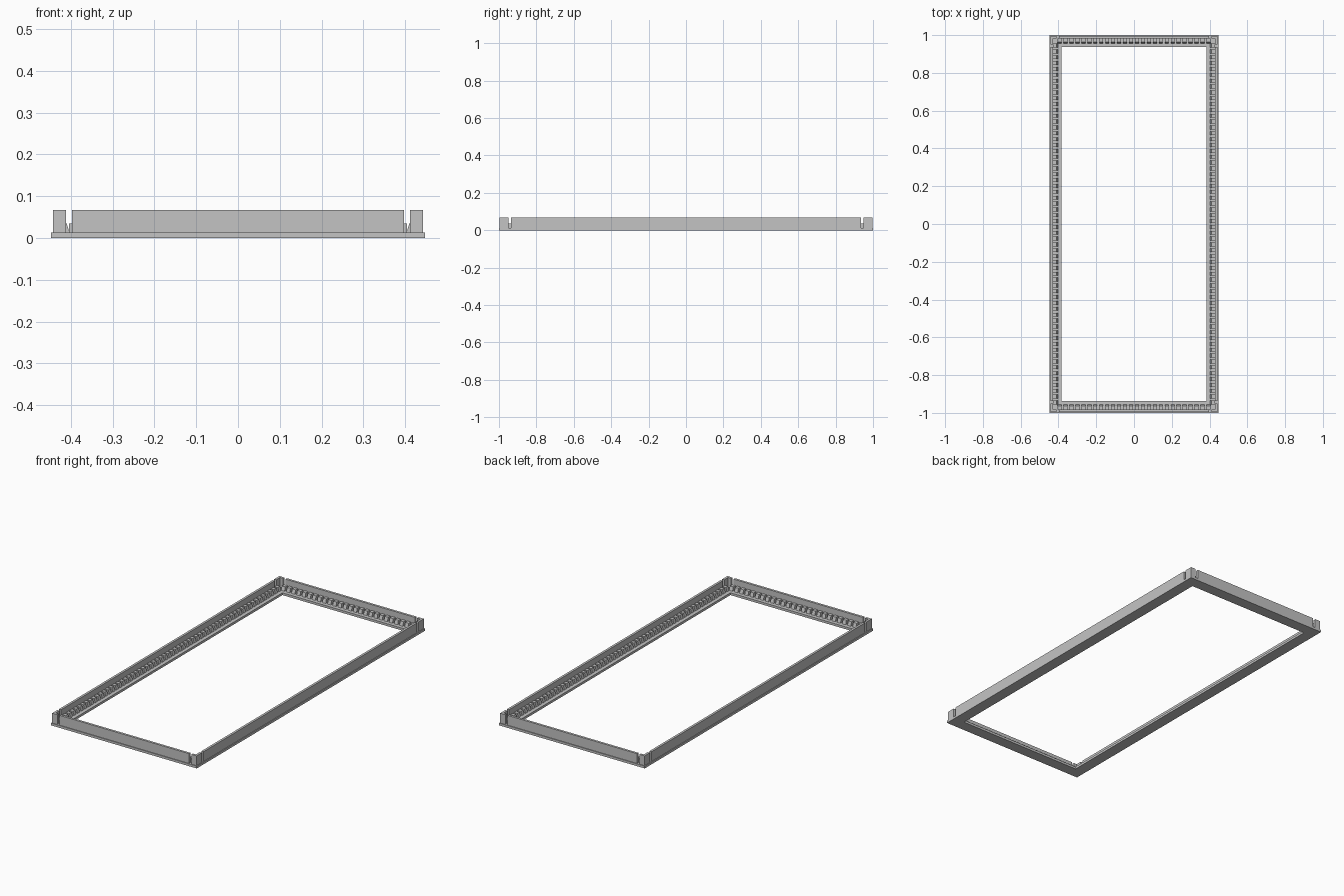
import bpy, bmesh
from mathutils import Matrix, Vector

cube = bpy.data.objects.get("Cube")
if cube:
    bpy.data.objects.remove(cube, do_unlink=True)

grey = bpy.data.materials.new("plain_grey")
grey.use_nodes = True
colour = (0.55, 0.55, 0.55, 1)
grey.diffuse_color = colour
grey.node_tree.nodes["Principled BSDF"].inputs["Base Color"].default_value = colour

HX, HY = 0.447, 1.0        # outer half sizes of the base
BASE, TOP, TOOTH = 0.013, 0.067, 0.035
RIM, WALL = 0.004, 0.017   # distances in from the base edge


def finish(bm, name):
    bmesh.ops.recalc_face_normals(bm, faces=bm.faces)
    mesh = bpy.data.meshes.new(name)
    bm.to_mesh(mesh)
    bm.free()
    mesh.materials.append(grey)
    obj = bpy.data.objects.new(name, mesh)
    bpy.context.collection.objects.link(obj)
    return obj


def prism(bm, outline, direction):
    """Extrude a closed outline along a direction."""
    face = bm.faces.new([bm.verts.new(p) for p in outline])
    ext = bmesh.ops.extrude_face_region(bm, geom=[face])["geom"]
    bmesh.ops.translate(bm, vec=direction,
                        verts=[v for v in ext if isinstance(v, bmesh.types.BMVert)])


def rect(x, y, z):
    return [(-x, -y, z), (x, -y, z), (x, y, z), (-x, y, z)]


# Flat base ring
bm = bmesh.new()
loops = [[bm.verts.new(p) for p in rect(x, y, z)]
         for x, y, z in ((HX, HY, 0), (HX, HY, BASE),
                         (HX - 0.064, HY - 0.064, BASE), (HX - 0.064, HY - 0.064, 0))]
for a, b in zip(loops, loops[1:] + loops[:1]):
    for i in range(4):
        j = (i + 1) % 4
        bm.faces.new((a[i], a[j], b[j], b[i]))
finish(bm, "base_ring")

# L-shaped corner posts, with slots separating them from the walls
ox, oy = HX - RIM, HY - RIM
ix, iy = HX - WALL, HY - WALL
up = Vector((0, 0, TOP - BASE))
for sx, side in ((1, "left"), (-1, "right")):
    for sy, end in ((-1, "front"), (1, "back")):
        bm = bmesh.new()
        shape = [(0.411, oy), (ox, oy), (ox, 0.95), (ix, 0.95), (ix, iy), (0.411, iy)]
        prism(bm, [(sx * x, sy * y, BASE) for x, y in shape], up)
        finish(bm, f"{end}_{side}_corner_post")


def side_parts(name, angle, edge, wall_half, tooth_half, count):
    """One upright wall and its inner row of sloped teeth."""
    turn = Matrix.Rotation(angle, 4, "Z")
    bm = bmesh.new()
    outer, inner = edge - RIM, edge - WALL
    prism(bm, [(-wall_half, -outer, BASE), (wall_half, -outer, BASE),
               (wall_half, -inner, BASE), (-wall_half, -inner, BASE)], up)
    bm.transform(turn)
    finish(bm, name + "_wall")

    bm = bmesh.new()
    pitch = 2 * tooth_half / count
    width = pitch * 0.65
    profile = [(inner, BASE), (inner, TOOTH), (edge - 0.037, TOOTH), (edge - 0.044, BASE)]
    for i in range(count):
        x = -tooth_half + (i + 0.5) * pitch - width / 2
        prism(bm, [(x, -d, z) for d, z in profile], Vector((width, 0, 0)))
    bm.transform(turn)
    finish(bm, name + "_teeth")


quarter = 1.5707963
for k, name in enumerate(("front", "left", "back", "right")):
    if k % 2 == 0:
        side_parts(name, k * quarter, HY, 0.397, 0.41, 26)
    else:
        side_parts(name, k * quarter, HX, 0.936, 0.96, 62)
